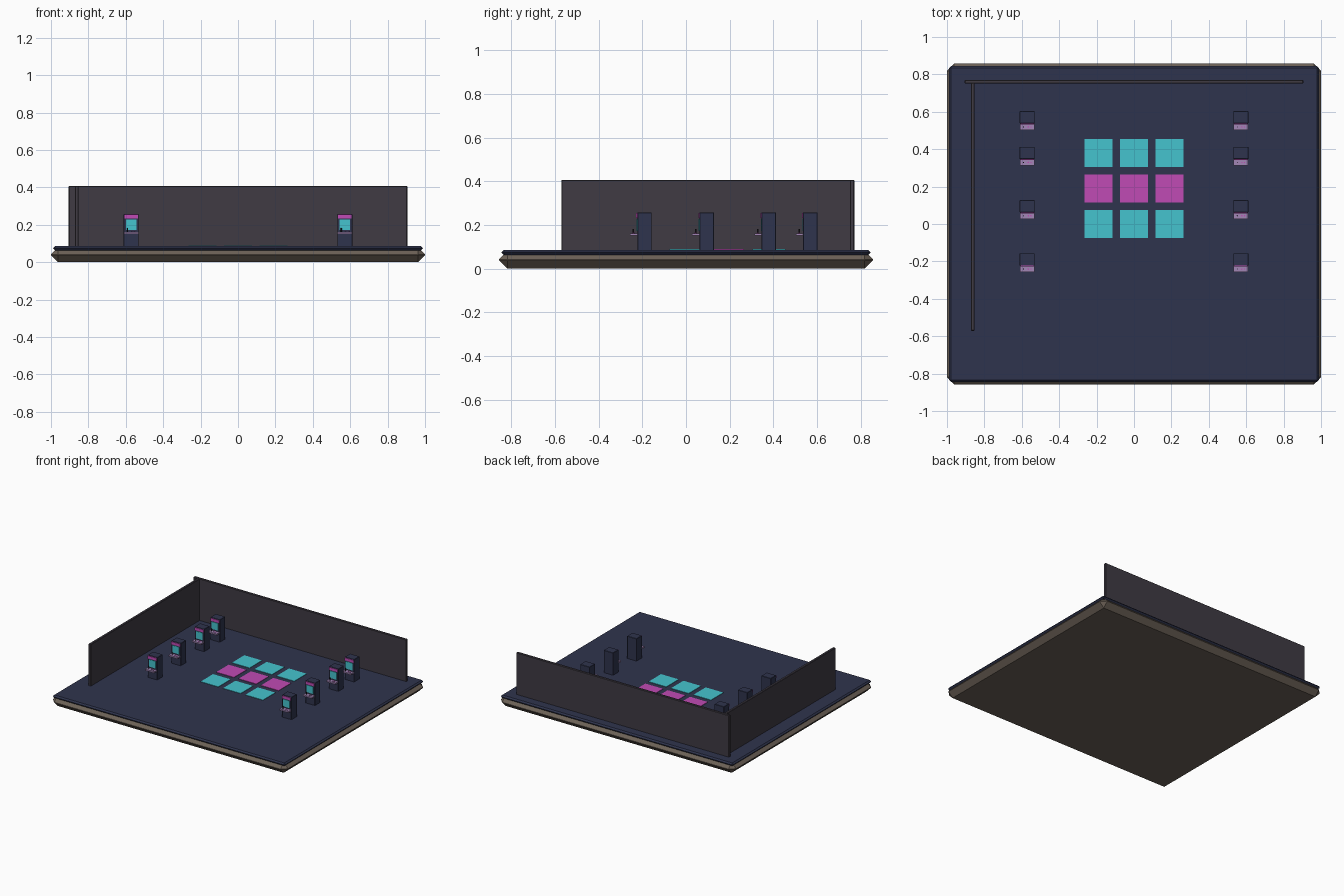
import bpy, bmesh
from mathutils import Matrix, Vector

if "Cube" in bpy.data.objects:
    bpy.data.objects.remove(bpy.data.objects["Cube"])


def material(name, rgb):
    m = bpy.data.materials.new(name)
    m.diffuse_color = (*rgb, 1)
    m.use_nodes = True
    m.node_tree.nodes["Principled BSDF"].inputs["Base Color"].default_value = m.diffuse_color
    return m


BROWN = material("brown", (0.15, 0.12, 0.095))
NAVY = material("navy", (0.028, 0.034, 0.075))
WALL = material("wall_grey", (0.05, 0.043, 0.057))
TEAL = material("teal", (0.06, 0.55, 0.62))
MAGENTA = material("magenta", (0.53, 0.07, 0.46))
LILAC = material("lilac", (0.36, 0.24, 0.47))
DARK = material("dark", (0.02, 0.02, 0.025))


def finish(bm, name, mat):
    me = bpy.data.meshes.new(name)
    bm.to_mesh(me)
    bm.free()
    me.materials.append(mat)
    ob = bpy.data.objects.new(name, me)
    bpy.context.collection.objects.link(ob)
    return ob


def box(name, x, y, z, mat, bevel=0):
    """Box from (min, max) ranges with an optional one-step chamfer."""
    bm = bmesh.new()
    lo, hi = Vector((x[0], y[0], z[0])), Vector((x[1], y[1], z[1]))
    bmesh.ops.create_cube(bm, size=1, matrix=Matrix.Translation((lo + hi) / 2)
                          @ Matrix.Diagonal((*(hi - lo), 1)))
    if bevel:
        bmesh.ops.bevel(bm, geom=bm.edges[:], offset=bevel, segments=1,
                        profile=0.5, affect='EDGES')
    return finish(bm, name, mat)


def peg(name, x, y, z0, z1, r, mat):
    bm = bmesh.new()
    bmesh.ops.create_cone(bm, cap_ends=True, segments=8, radius1=r, radius2=r,
                          depth=z1 - z0,
                          matrix=Matrix.Translation((x, y, (z0 + z1) / 2)))
    return finish(bm, name, mat)


# Chamfered plinth and the floor slab on it
box("plinth", (-1, 1), (-0.857, 0.857), (0, 0.08), BROWN, 0.038)
box("floor", (-0.988, 0.988), (-0.845, 0.845), (0.063, 0.086), NAVY, 0.01)

# Back and left walls
box("back_wall", (-0.905, 0.905), (0.751, 0.771), (0.08, 0.407), WALL, 0.003)
box("left_wall", (-0.872, -0.852), (-0.571, 0.755), (0.08, 0.407), WALL, 0.003)

# Lit dance floor tiles, rows alternating in colour
for row in range(3):
    for col in range(3):
        cx, cy = (col - 1) * 0.19, row * 0.19
        box(f"dance_tile_{row}_{col}", (cx - 0.075, cx + 0.075),
            (cy - 0.075, cy + 0.075), (0.08, 0.089),
            MAGENTA if row == 1 else TEAL)


def cabinet(tag, cx, cy):
    front = cy - 0.033
    box(f"cabinet_body_{tag}", (cx - 0.04, cx + 0.04), (front, cy + 0.033),
        (0.08, 0.258), NAVY, 0.002)
    box(f"marquee_{tag}", (cx - 0.037, cx + 0.037), (front - 0.005, front + 0.005),
        (0.233, 0.254), MAGENTA)
    box(f"screen_{tag}", (cx - 0.028, cx + 0.028), (front - 0.004, front + 0.005),
        (0.173, 0.228), TEAL)
    box(f"control_panel_{tag}", (cx - 0.038, cx + 0.038), (front - 0.034, front + 0.005),
        (0.151, 0.162), LILAC)
    # Joystick and buttons
    peg(f"joystick_{tag}", cx - 0.019, front - 0.018, 0.16, 0.182, 0.003, DARK)
    for i in range(2):
        peg(f"button_{tag}_{i}", cx + 0.006 + i * 0.014, front - 0.018,
            0.16, 0.165, 0.004, MAGENTA)


# Two facing rows of arcade cabinets
for side, sx in (("left", -1), ("right", 1)):
    for i, cy in enumerate((0.57, 0.38, 0.095, -0.19)):
        cabinet(f"{side}_{i}", sx * 0.571, cy)
